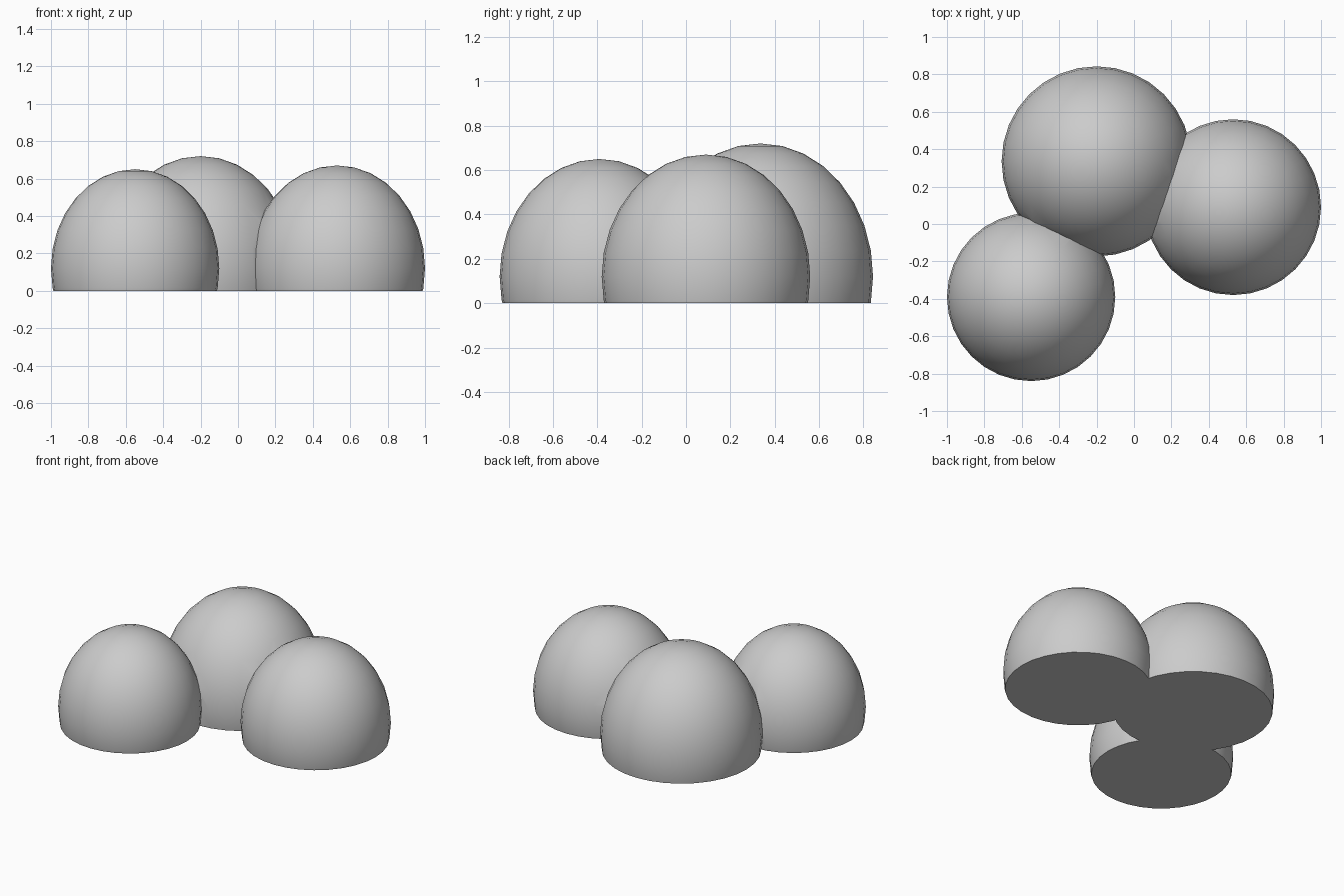
import bpy, bmesh, math
from mathutils import Matrix

if "Cube" in bpy.data.objects:
    bpy.data.objects.remove(bpy.data.objects["Cube"], do_unlink=True)

grey = bpy.data.materials.new("plain_grey")
grey.use_nodes = True
colour = (0.6, 0.6, 0.6, 1)
grey.diffuse_color = colour
grey.node_tree.nodes["Principled BSDF"].inputs["Base Color"].default_value = colour

CENTRE_Z = 0.12


def dome(name, x, y, radius, top):
    """Upright stretched sphere, cut flat and capped at the ground."""
    bm = bmesh.new()
    stretch = Matrix.Diagonal((radius, radius, top - CENTRE_Z, 1))
    bmesh.ops.create_uvsphere(bm, u_segments=32, v_segments=16, radius=1,
                              matrix=Matrix.Translation((x, y, CENTRE_Z)) @ stretch)
    cut = bmesh.ops.bisect_plane(bm, geom=bm.verts[:] + bm.edges[:] + bm.faces[:],
                                 plane_co=(0, 0, 0), plane_no=(0, 0, 1), clear_inner=True)
    rim = [e for e in cut["geom_cut"] if isinstance(e, bmesh.types.BMEdge)]
    bmesh.ops.contextual_create(bm, geom=rim)
    bmesh.ops.recalc_face_normals(bm, faces=bm.faces[:])
    mesh = bpy.data.meshes.new(name)
    bm.to_mesh(mesh)
    bm.free()
    mesh.materials.append(grey)
    obj = bpy.data.objects.new(name, mesh)
    bpy.context.collection.objects.link(obj)
    return obj


# Three merging domes
mound = dome("domed_mound", -0.2, 0.335, 0.508, 0.72)
sides = [dome("front_dome", -0.55, -0.39, 0.45, 0.65),
         dome("left_dome", 0.53, 0.09, 0.47, 0.67)]

# Fuse the side domes into the back one
bpy.ops.object.select_all(action='DESELECT')
mound.select_set(True)
bpy.context.view_layer.objects.active = mound
for side in sides:
    fuse = mound.modifiers.new("fuse", 'BOOLEAN')
    fuse.operation = 'UNION'
    fuse.solver = 'EXACT'
    fuse.object = side
    bpy.ops.object.modifier_apply(modifier=fuse.name)
    bpy.data.objects.remove(side, do_unlink=True)

bpy.ops.object.shade_smooth_by_angle(angle=math.radians(30))
